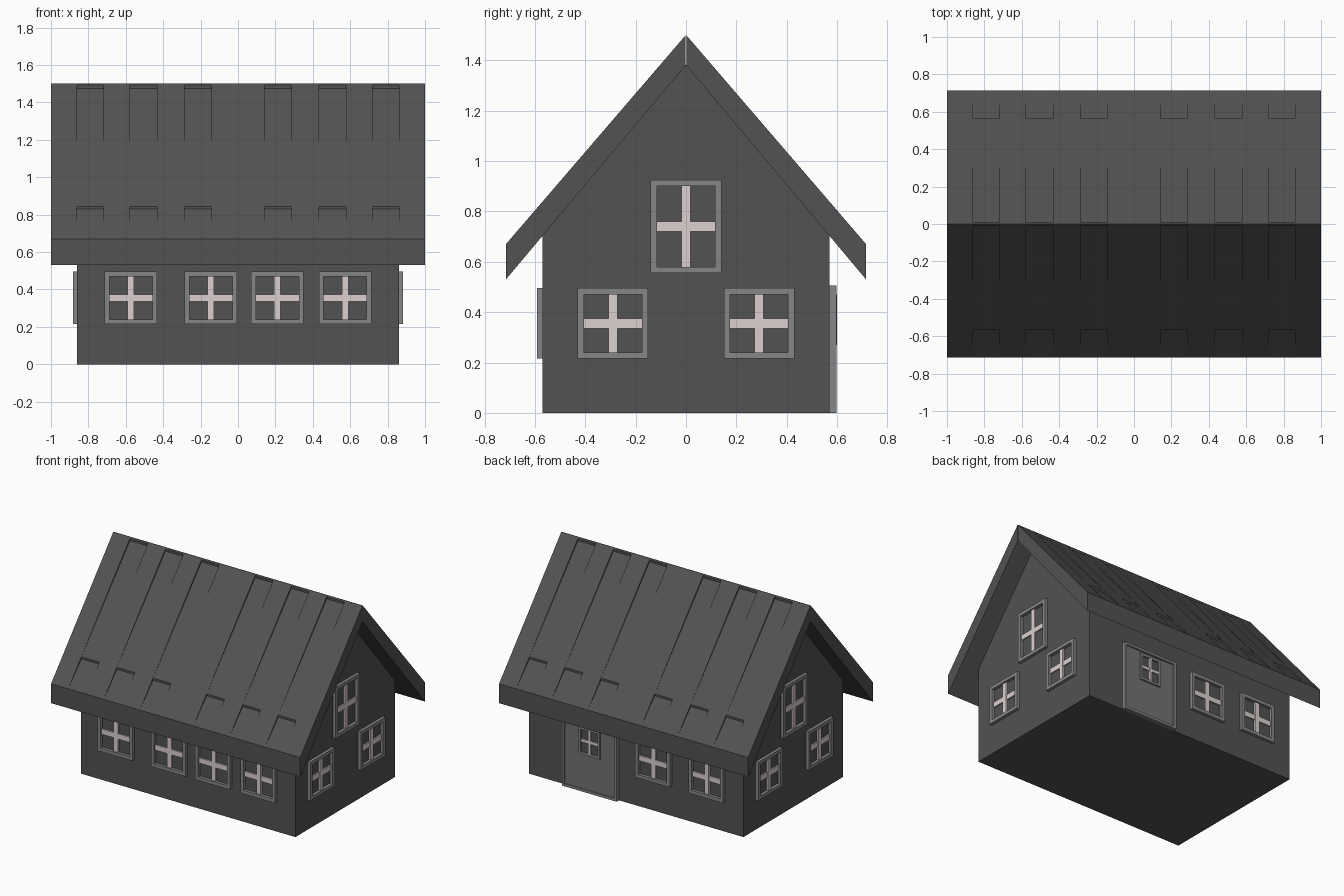
import bpy, bmesh, math
from mathutils import Matrix

if "Cube" in bpy.data.objects:
    bpy.data.objects.remove(bpy.data.objects["Cube"])

HX, HY = 0.86, 0.57          # half size of the house body


def mat(name, c):
    m = bpy.data.materials.new(name)
    m.diffuse_color = (*c, 1)
    m.use_nodes = True
    m.node_tree.nodes["Principled BSDF"].inputs["Base Color"].default_value = m.diffuse_color
    return m


DARK = mat("dark_grey", (0.085, 0.085, 0.085))
TRIM = mat("trim_grey", (0.24, 0.24, 0.24))
DOOR = mat("door_grey", (0.17, 0.17, 0.17))
BAR = mat("pale_pink", (0.72, 0.63, 0.63))


def finish(name, bm, material, matrix=None):
    bmesh.ops.recalc_face_normals(bm, faces=bm.faces)
    if matrix:
        bm.transform(matrix)
    me = bpy.data.meshes.new(name)
    bm.to_mesh(me)
    bm.free()
    me.materials.append(material)
    ob = bpy.data.objects.new(name, me)
    bpy.context.collection.objects.link(ob)
    return ob


def prism(bm, profile, x0, x1):
    """Extrude a (y, z) profile along x."""
    a = [bm.verts.new((x0, y, z)) for y, z in profile]
    b = [bm.verts.new((x1, y, z)) for y, z in profile]
    n = len(a)
    bm.faces.new(a)
    bm.faces.new(b[::-1])
    for i in range(n):
        bm.faces.new((a[i], a[(i + 1) % n], b[(i + 1) % n], b[i]))


def box(bm, u, v, w, h, d0, d1):
    """Box centred at (u, v) on a wall, from depth d0 to d1 outward."""
    m = Matrix.Translation((u, -(d0 + d1) / 2, v)) @ Matrix.Diagonal((w, d1 - d0, h, 1))
    bmesh.ops.create_cube(bm, size=1, matrix=m)


def ring(bm, u, v, w, h, t, d0, d1):
    """Rectangular frame with border t."""
    loops = []
    for d, s in ((d0, 0), (d1, 0), (d1, t), (d0, t)):
        a, b = w / 2 - s, h / 2 - s
        loops.append([bm.verts.new((u + i * a, -d, v + j * b))
                      for i, j in ((-1, -1), (1, -1), (1, 1), (-1, 1))])
    for k in range(4):
        p, q = loops[k], loops[(k + 1) % 4]
        for i in range(4):
            j = (i + 1) % 4
            bm.faces.new((p[i], p[j], q[j], q[i]))


def window(name, mtx, dist, u, v, w, h, t=0.025, bar=0.038, base=0.0, out=0.022):
    bm = bmesh.new()
    ring(bm, u, v, w, h, t, dist + base - 0.005, dist + out)
    finish(name + "_frame", bm, TRIM, mtx)
    bm = bmesh.new()
    box(bm, u, v, bar * 0.9, h - 2 * t, dist + base - 0.005, dist + base + 0.012)
    box(bm, u, v, w - 2 * t, bar, dist + base - 0.005, dist + base + 0.010)
    finish(name + "_bars", bm, BAR, mtx)


# House body with gables
bm = bmesh.new()
prism(bm, [(-HY, 0), (HY, 0), (HY, 0.704), (0, 1.382), (-HY, 0.704)], -HX, HX)
finish("walls", bm, DARK)

# Roof slab (front half, mirrored to the back)
bm = bmesh.new()
prism(bm, [(-0.001, 1.5), (-0.715, 0.67), (-0.715, 0.53), (-0.001, 1.38)], -1, 1)
roof = finish("roof", bm, DARK)

# Sawtooth cutter making the shallow plank recesses
def on_slope(y, dz):
    return (-y, 1.5 - y * 0.83 / 0.715 + dz)

bm = bmesh.new()
for i in (-0.79, -0.505, -0.215, 0.215, 0.505, 0.79):
    prism(bm, [on_slope(0.008, 0.03), on_slope(0.008, -0.015), on_slope(0.564, -0.0005),
               on_slope(0.564, -0.015), on_slope(0.709, -0.0005), on_slope(0.709, 0.03)],
          i - 0.072, i + 0.072)
cutter = finish("plank_cutter", bm, DARK)
cutter.hide_render = True
cutter.hide_set(True)
b = roof.modifiers.new("planks", 'BOOLEAN')
b.operation = 'DIFFERENCE'
b.solver = 'EXACT'
b.object = cutter
m = roof.modifiers.new("mirror", 'MIRROR')
m.use_axis = (False, True, False)
m.use_mirror_merge = False

# Wall orientations
FRONT, BACK = Matrix.Identity(4), Matrix.Rotation(math.pi, 4, 'Z')
RIGHT, LEFT = (Matrix.Rotation(s * math.pi / 2, 4, 'Z') for s in (1, -1))

# Front and back windows
for n, x in enumerate((-0.573, -0.145, 0.21, 0.573)):
    window(f"front_window_{n + 1}", FRONT, HY, x, 0.355, 0.28, 0.28)
for n, x in enumerate((-0.573, -0.145)):
    window(f"back_window_{n + 1}", BACK, HY, -x, 0.355, 0.28, 0.28)

# Gable windows, two below and a taller one above
for side, mtx in (("right", RIGHT), ("left", LEFT)):
    for n, y in enumerate((-0.29, 0.29)):
        window(f"{side}_window_{n + 1}", mtx, HX, y, 0.355, 0.28, 0.28)
    window(f"{side}_attic_window", mtx, HX, 0, 0.74, 0.28, 0.37)

# Back door with frame and small window
U = -0.358
bm = bmesh.new()
box(bm, U, 0.2425, 0.41, 0.485, HY - 0.005, HY + 0.018)
finish("door", bm, DOOR, BACK)
bm = bmesh.new()
ring(bm, U, 0.2525, 0.44, 0.505, 0.018, HY - 0.005, HY + 0.028)
finish("door_frame", bm, TRIM, BACK)
bm = bmesh.new()
box(bm, U, 0.37, 0.15, 0.17, HY + 0.01, HY + 0.0195)
finish("door_pane", bm, DARK, BACK)
window("door_window", BACK, HY, U, 0.37, 0.17, 0.20, 0.018, 0.022, 0.018, 0.03)
